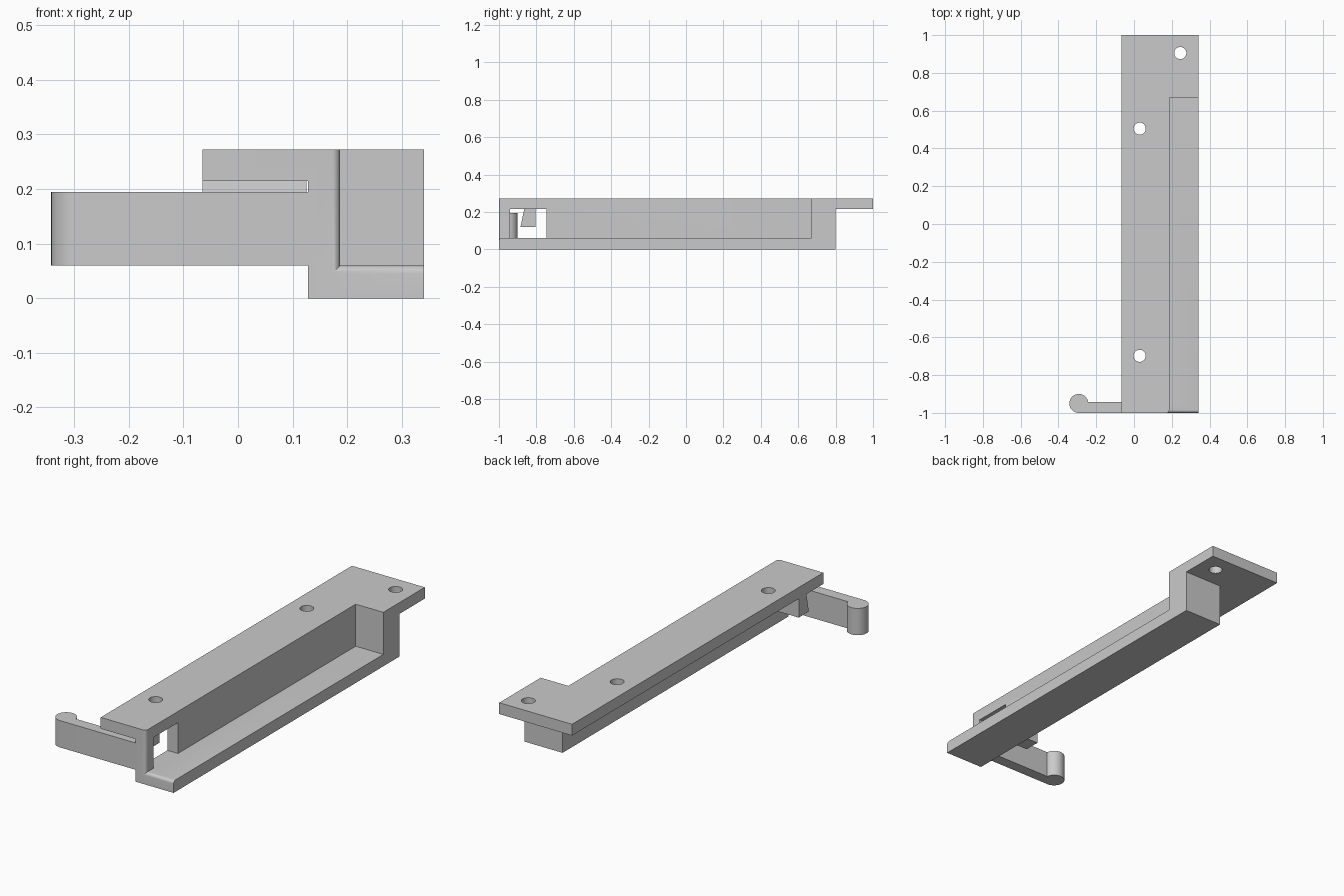
import bpy, bmesh, math

old = bpy.data.objects.get("Cube")
if old:
    bpy.data.objects.remove(old, do_unlink=True)

GREY = (0.59, 0.59, 0.59, 1)
grey = bpy.data.materials.new("plain grey")
grey.use_nodes = True
grey.diffuse_color = GREY
grey.node_tree.nodes["Principled BSDF"].inputs["Base Color"].default_value = GREY


def upright(u, v, w):
    return (u, v, w)


def sideways(u, v, w):
    return (w, u, v)


def prism(name, outline, low, high, place):
    """Extrude a 2D outline; place(u, v, w) turns it into x, y, z."""
    bm = bmesh.new()
    base = [bm.verts.new(place(u, v, low)) for u, v in outline]
    lid = [bm.verts.new(place(u, v, high)) for u, v in outline]
    bm.faces.new(base[::-1])
    bm.faces.new(lid)
    for i in range(len(outline)):
        bm.faces.new((base[i - 1], base[i], lid[i], lid[i - 1]))
    bmesh.ops.recalc_face_normals(bm, faces=bm.faces[:])
    mesh = bpy.data.meshes.new(name)
    bm.to_mesh(mesh)
    bm.free()
    mesh.materials.append(grey)
    ob = bpy.data.objects.new(name, mesh)
    bpy.context.collection.objects.link(ob)
    return ob


def box(name, x0, x1, y0, y1, z0, z1):
    return prism(name, [(x0, y0), (x1, y0), (x1, y1), (x0, y1)], z0, z1, upright)


def arc(cx, cy, r, start, end, n):
    steps = [math.radians(start + (end - start) * i / n) for i in range(n + 1)]
    return [(cx + r * math.cos(a), cy + r * math.sin(a)) for a in steps]


LEFT, WEB, WALL, RIGHT = -0.065, 0.128, 0.187, 0.341
FLOOR, UNDER, TOP = 0.06, 0.215, 0.272

# Mounting plate and the channel block below it
bracket = box("bracket", LEFT, RIGHT, -1, 1, UNDER, TOP)
block = box("channel_block", WEB, RIGHT, -1, 0.8, 0, 0.24)

# Open pocket and the window through the web
pocket = box("pocket_cutter", WALL, 0.5, -1.2, 0.67, FLOOR, 0.5)
window = box("window_cutter", 0.05, 0.25, -0.94, -0.745, FLOOR, UNDER)

# Spring arm with round knob, and wedge-shaped catch under the plate
arm = prism("spring_arm", [(0.14, -1), (0.14, -0.943)] + arc(-0.292, -0.95, 0.05, 8, 270, 40),
            FLOOR, 0.195, upright)
catch = prism("catch", [(-0.885, 0.12), (-0.805, 0.12), (-0.805, 0.24), (-0.86, 0.24)],
              LEFT, 0.125, sideways)

steps = [(block, "UNION"), (pocket, "DIFFERENCE"), (window, "DIFFERENCE"),
         (arm, "UNION"), (catch, "UNION")]

# Screw holes
for x, y in [(0.245, 0.905), (0.03, 0.505), (0.03, -0.698)]:
    hole = prism("hole_cutter", arc(x, y, 0.032, 0, 350, 35), 0.2, 0.4, upright)
    steps.append((hole, "DIFFERENCE"))

for part, operation in steps:
    mod = bracket.modifiers.new(part.name, "BOOLEAN")
    mod.object = part
    mod.operation = operation
    mod.solver = "EXACT"

# Bake the solid, then drop the construction parts
graph = bpy.context.evaluated_depsgraph_get()
solid = bpy.data.meshes.new_from_object(bracket.evaluated_get(graph))
bracket.modifiers.clear()
bracket.data = solid
for part, operation in steps:
    bpy.data.objects.remove(part, do_unlink=True)

# Round the front lip of the pocket
bm = bmesh.new()
bm.from_mesh(solid)
bmesh.ops.remove_doubles(bm, verts=bm.verts[:], dist=0.0001)
bmesh.ops.dissolve_limit(bm, angle_limit=0.01, verts=bm.verts[:], edges=bm.edges[:])


def on_lip(edge):
    a, b = (v.co for v in edge.verts)
    if abs(a.y + 1) > 0.001 or abs(b.y + 1) > 0.001:
        return False
    wall = all(abs(p.x - WALL) < 0.001 for p in (a, b))
    floor = all(abs(p.z - FLOOR) < 0.001 and p.x > WALL - 0.001 for p in (a, b))
    return wall or floor


bmesh.ops.bevel(bm, geom=[e for e in bm.edges if on_lip(e)], offset=0.015,
                segments=6, profile=0.5, affect="EDGES")
for face in bm.faces:
    face.material_index = 0
bm.to_mesh(solid)
bm.free()
solid.materials.clear()
solid.materials.append(grey)

bpy.ops.object.select_all(action="DESELECT")
bracket.select_set(True)
bpy.context.view_layer.objects.active = bracket
bpy.ops.object.shade_smooth_by_angle(angle=math.radians(30))
